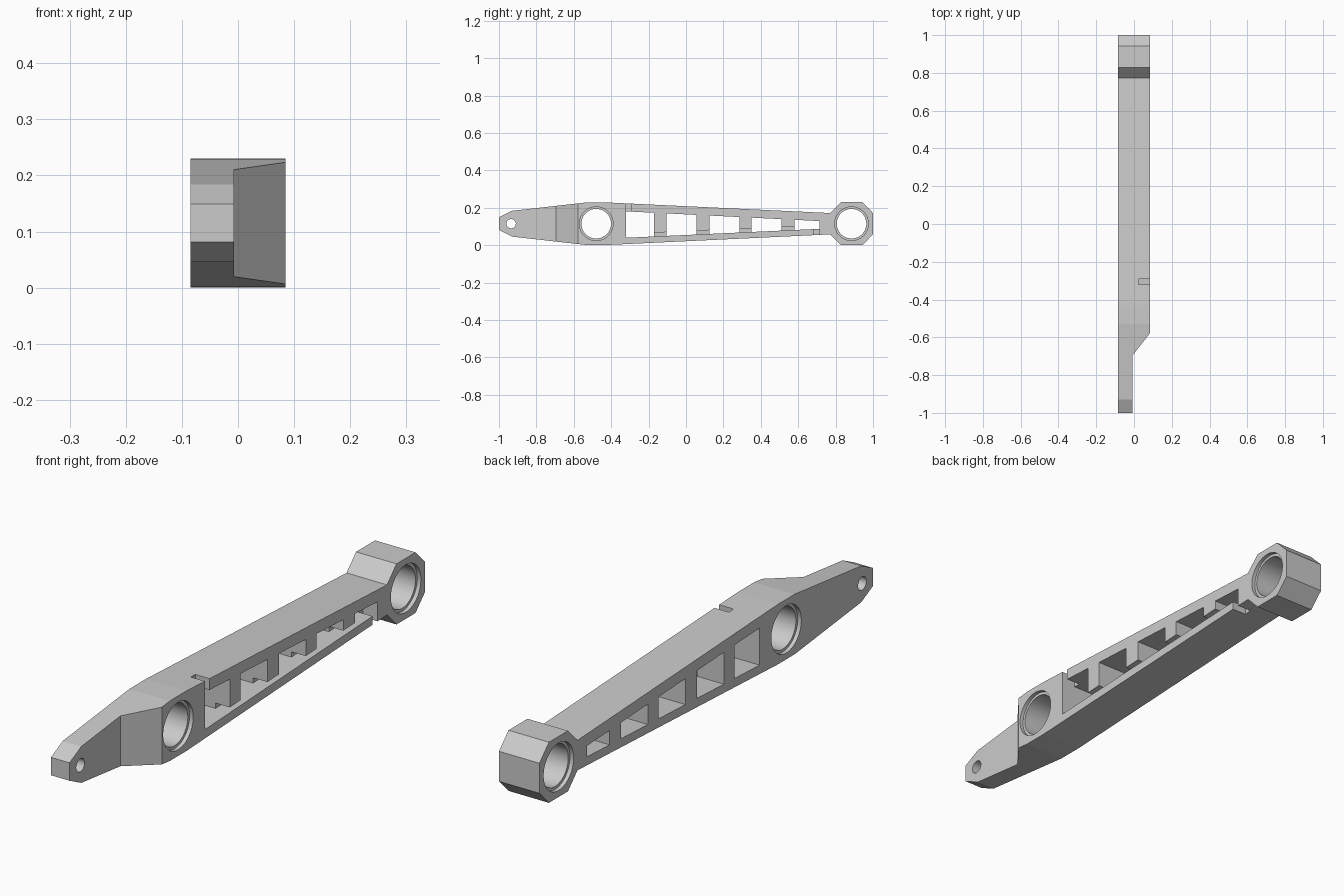
import bpy, bmesh, math

if "Cube" in bpy.data.objects:
    bpy.data.objects.remove(bpy.data.objects["Cube"])

HALF_W = 0.085   # half thickness of the arm
MID = 0.115      # height of the long axis


def make_object(name, bm):
    bmesh.ops.recalc_face_normals(bm, faces=bm.faces)
    mesh = bpy.data.meshes.new(name)
    bm.to_mesh(mesh)
    bm.free()
    obj = bpy.data.objects.new(name, mesh)
    bpy.context.collection.objects.link(obj)
    return obj


def prism(name, profile, start, length, axis="x"):
    """Extrude a (y, z) profile along x, or an (x, y) profile along z."""
    bm = bmesh.new()
    if axis == "x":
        pts, step = [(start, a, b) for a, b in profile], (length, 0, 0)
    else:
        pts, step = [(a, b, start) for a, b in profile], (0, 0, length)
    face = bm.faces.new([bm.verts.new(p) for p in pts])
    out = bmesh.ops.extrude_face_region(bm, geom=[face])
    verts = [v for v in out["geom"] if isinstance(v, bmesh.types.BMVert)]
    bmesh.ops.translate(bm, verts=verts, vec=step)
    return make_object(name, bm)


def cylinder(name, y, radius, x0, x1, sides=64):
    ring = [(y + radius * math.cos(2 * math.pi * i / sides),
             MID + radius * math.sin(2 * math.pi * i / sides)) for i in range(sides)]
    return prism(name, ring, x0, x1 - x0)


def cut(target, cutter):
    mod = target.modifiers.new("cut", "BOOLEAN")
    mod.operation, mod.solver, mod.object = "DIFFERENCE", "EXACT", cutter
    bpy.context.view_layer.update()
    evaluated = target.evaluated_get(bpy.context.evaluated_depsgraph_get())
    mesh = bpy.data.meshes.new_from_object(evaluated)
    target.modifiers.clear()
    target.data = mesh
    bpy.data.objects.remove(cutter)


# Inner edges of the rails along the tapering part
def rail_low(y):
    return 0.040 + (y + 0.32) * 0.046


def rail_high(y):
    return 0.181 - (y + 0.32) * 0.050


# Arm outline: upper half from tip to octagonal end, mirrored below
upper = [(-1, 0.149), (-0.93, 0.184), (-0.53, 0.229), (-0.43, 0.229), (0.772, 0.172),
         (0.829, 0.23), (0.943, 0.23), (1.0, 0.172)]
outline = upper + [(y, 2 * MID - z) for y, z in reversed(upper)]
arm = prism("lever_arm", outline, -HALF_W, 2 * HALF_W)

# Thin tip with an angled shoulder
cut(arm, prism("shoulder_cutter",
               [(-0.007, -1.1), (-0.007, -0.695), (HALF_W, -0.578), (0.2, -0.432), (0.2, -1.1)],
               -0.1, 0.5, "z"))

# Tip hole, and two bores with a shallow counterbore on each side
cut(arm, cylinder("tip_hole_cutter", -0.935, 0.025, -0.2, 0.2, 32))
for y in (-0.48, 0.885):
    cut(arm, cylinder("bore_cutter", y, 0.079, -0.2, 0.2))
    for x0, x1 in ((-0.2, -HALF_W + 0.015), (HALF_W - 0.015, 0.2)):
        cut(arm, cylinder("counterbore_cutter", y, 0.09, x0, x1))

# Row of tapering windows
for a, b in ((-0.32, -0.17), (-0.105, 0.055), (0.125, 0.285), (0.35, 0.51), (0.58, 0.715)):
    cut(arm, prism("window_cutter", [(a, rail_low(a)), (b, rail_low(b)),
                                     (b, rail_high(b)), (a, rail_high(a))], -0.2, 0.4))

# Cable channel through the ribs, leaving at the top front and the bottom rear
a, b = -0.30, 0.70
channel = [(a, rail_low(a)), (b, rail_low(b)), (b, rail_low(b) + 0.02), (a, rail_low(a) + 0.02)]
cut(arm, prism("channel_cutter", channel, 0.025, 0.2))
for y0, y1, z0, z1 in ((-0.32, -0.292, 0.15, 0.3), (0.685, 0.715, -0.1, 0.1)):
    cut(arm, prism("exit_cutter", [(y0, z0), (y1, z0), (y1, z1), (y0, z1)], 0.025, 0.2))

# Plain grey finish, smooth bores, crisp edges
grey = bpy.data.materials.new("light grey")
grey.diffuse_color = (0.6, 0.6, 0.6, 1)
grey.use_nodes = True
grey.node_tree.nodes["Principled BSDF"].inputs["Base Color"].default_value = grey.diffuse_color
arm.data.materials.clear()
arm.data.materials.append(grey)
for poly in arm.data.polygons:
    poly.material_index = 0
bpy.context.view_layer.objects.active = arm
arm.select_set(True)
bpy.ops.object.shade_smooth_by_angle(angle=math.radians(15))
# The gentle facets of the outline stay flat
for poly in arm.data.polygons:
    if abs(poly.normal.x) > 0.99 or poly.area > 0.006:
        poly.use_smooth = False
